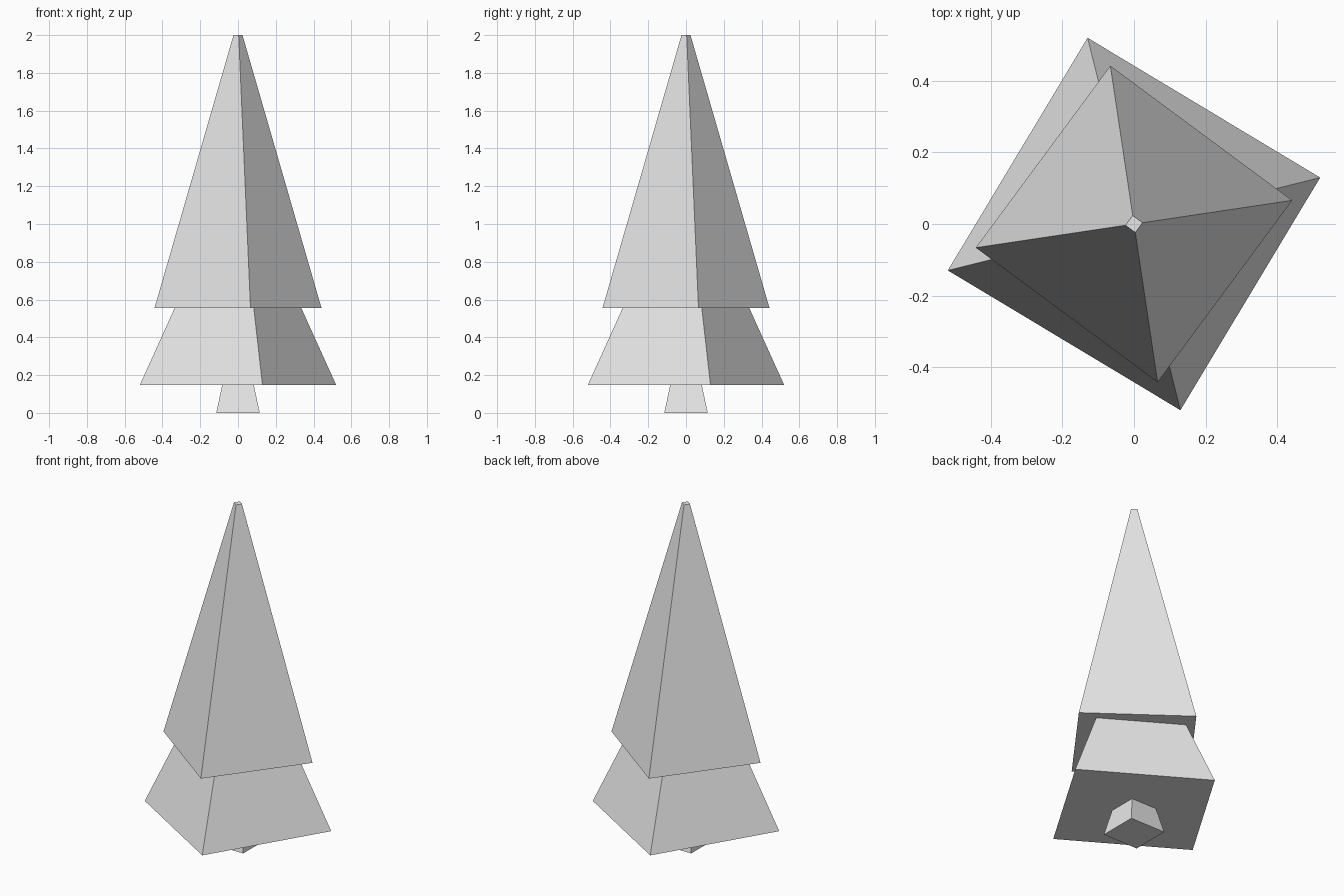
import bpy
from math import radians, sqrt

cube = bpy.data.objects.get("Cube")
if cube:
    bpy.data.objects.remove(cube, do_unlink=True)

# One plain grey for the whole tree
grey = bpy.data.materials.new("light_grey")
grey.use_nodes = True
colour = (0.8, 0.8, 0.8, 1)
grey.diffuse_color = colour
grey.node_tree.nodes["Principled BSDF"].inputs["Base Color"].default_value = colour


def frustum(name, r_bottom, r_top, z_bottom, z_top, corner_angle):
    """Four-sided tapered block with its first corner turned to corner_angle degrees."""
    bpy.ops.mesh.primitive_cone_add(
        vertices=4, radius1=r_bottom, radius2=r_top, depth=z_top - z_bottom,
        location=(0, 0, (z_bottom + z_top) / 2),
        rotation=(0, 0, radians(corner_angle)))
    obj = bpy.context.object
    obj.name = name
    obj.data.materials.append(grey)
    bpy.ops.object.shade_flat()
    return obj


# Trunk is square to the axes; each foliage tier is twisted a little
frustum("trunk", 0.115 * sqrt(2), 0.083 * sqrt(2), 0, 0.15, 45)
frustum("lower_foliage", 0.536, 0.345, 0.147, 0.556, 14)
frustum("upper_foliage", 0.447, 0.024, 0.555, 2.0, 8.5)
